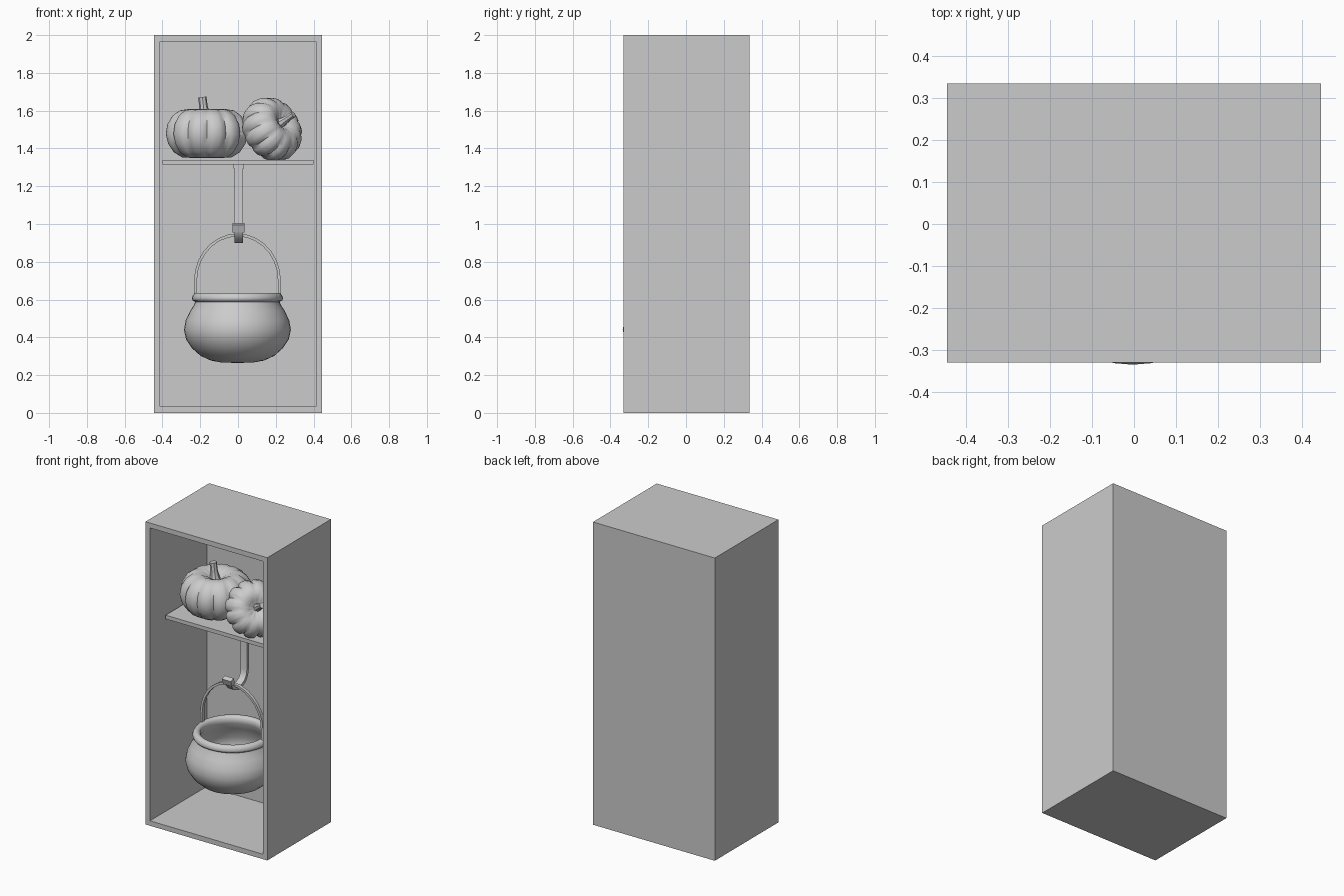
import bpy, bmesh, math
from mathutils import Vector, Matrix

if "Cube" in bpy.data.objects:
    bpy.data.objects.remove(bpy.data.objects["Cube"], do_unlink=True)


def finish(name, bm, smooth=None, matrix=None):
    bmesh.ops.recalc_face_normals(bm, faces=bm.faces)
    mesh = bpy.data.meshes.new(name)
    bm.to_mesh(mesh)
    bm.free()
    if smooth:
        mesh.shade_smooth()
        mesh.set_sharp_from_angle(angle=math.radians(smooth))
    obj = bpy.data.objects.new(name, mesh)
    bpy.context.collection.objects.link(obj)
    if matrix:
        obj.matrix_world = matrix
    return obj


def box(name, center, size, tilt=0):
    bm = bmesh.new()
    bmesh.ops.create_cube(bm, size=1)
    bmesh.ops.scale(bm, vec=size, verts=bm.verts)
    return finish(name, bm, matrix=Matrix.Translation(center) @ Matrix.Rotation(tilt, 4, "X"))


def lathe(name, profile, segments, matrix, smooth, lobes=0, groove=0.0):
    """Revolve (radius, height) points, optionally with vertical ribs."""
    bm = bmesh.new()
    rings = []
    for r, z in profile:
        ring = []
        for i in range(segments):
            a = math.tau * i / segments
            rib = 1 - groove * (1 - abs(math.sin(a * lobes / 2))) ** 2 if lobes else 1
            ring.append(bm.verts.new((r * rib * math.cos(a), r * rib * math.sin(a), z)))
        rings.append(ring)
    for low, high in zip(rings, rings[1:]):
        for i in range(segments):
            j = (i + 1) % segments
            bm.faces.new((low[i], low[j], high[j], high[i]))
    bmesh.ops.remove_doubles(bm, verts=bm.verts, dist=1e-5)
    return finish(name, bm, smooth, matrix)


def strap(name, path, width, thickness, place, smooth):
    """Sweep a flat bar along a planar path; place maps (u, v, side) to space."""
    bm = bmesh.new()
    pts = [Vector(p) for p in path]
    sections = []
    for i, p in enumerate(pts):
        t = (pts[min(i + 1, len(pts) - 1)] - pts[max(i - 1, 0)]).normalized()
        n = Vector((-t.y, t.x)) * thickness / 2
        sections.append([bm.verts.new(place(*(p + n * s), side * width / 2))
                         for s, side in ((1, -1), (1, 1), (-1, 1), (-1, -1))])
    for a, b in zip(sections, sections[1:]):
        for i in range(4):
            j = (i + 1) % 4
            bm.faces.new((a[i], a[j], b[j], b[i]))
    bm.faces.new(sections[0])
    bm.faces.new(sections[-1])
    return finish(name, bm, smooth)


# Open-fronted cabinet: outer box with a recessed front
bm = bmesh.new()
bmesh.ops.create_cube(bm, size=1)
bmesh.ops.scale(bm, vec=(0.89, 0.665, 2), verts=bm.verts)
bmesh.ops.translate(bm, vec=(0, 0.0025, 1), verts=bm.verts)
front = min(bm.faces, key=lambda f: f.calc_center_median().y)
bmesh.ops.inset_region(bm, faces=[front], thickness=0.046)
inner = bmesh.ops.extrude_discrete_faces(bm, faces=[front])["faces"][0]
bmesh.ops.translate(bm, vec=(0, 0.595, 0), verts=inner.verts)
finish("cabinet", bm)

# Shelf
box("shelf", (0, 0.04, 1.327), (0.8, 0.45, 0.025))

# Hanging hook under the shelf
HOOK_X = 0.003
box("hook_mount", (HOOK_X, 0.066, 1.305), (0.055, 0.035, 0.02))
hook_path = [(0.066, 1.3), (0.066, 1.0), (0.06, 0.965), (0.04, 0.935), (0.005, 0.915),
             (-0.035, 0.91), (-0.07, 0.925), (-0.092, 0.95), (-0.105, 0.98)]
strap("hook", hook_path, 0.045, 0.02, lambda u, v, s: (HOOK_X + s, u, v), 40)
box("hook_tip", (HOOK_X, -0.104, 0.98), (0.065, 0.032, 0.042), math.radians(20))

# Cauldron, one closed profile running outside then inside
POT = Vector((-0.003, -0.052, 0))
pot_profile = [(0, 0.265), (0.08, 0.266), (0.14, 0.277), (0.195, 0.302), (0.24, 0.342),
               (0.272, 0.39), (0.283, 0.44), (0.274, 0.49), (0.25, 0.54), (0.228, 0.575),
               (0.224, 0.588), (0.238, 0.596), (0.241, 0.608), (0.236, 0.622),
               (0.226, 0.634), (0.208, 0.635), (0.194, 0.622), (0.194, 0.59),
               (0.225, 0.54), (0.255, 0.47), (0.26, 0.42), (0.225, 0.35),
               (0.14, 0.3), (0, 0.285)]
lathe("cauldron", pot_profile, 40, Matrix.Translation(POT), 50)

# Arched handle
arch = [(-0.222, 0.6), (-0.222, 0.7)]
arch += [(-0.222 * math.cos(a), 0.7 + 0.242 * math.sin(a))
         for a in (math.pi * i / 14 for i in range(1, 14))]
arch += [(0.222, 0.7), (0.222, 0.6)]
strap("cauldron_handle", arch, 0.022, 0.015,
      lambda u, v, s: (POT.x + u, POT.y + s, v), 40)


# Pumpkins: ribbed body plus a leaning stem, built at unit radius
def pumpkin(name, center, axis, radius):
    turn = Vector(axis).to_track_quat("Z", "Y").to_matrix().to_4x4()
    place = Matrix.Translation(center) @ turn @ Matrix.Scale(radius, 4)
    body = [(0, -0.44), (0.18, -0.5), (0.4, -0.57), (0.6, -0.56), (0.8, -0.44),
            (0.94, -0.24), (1, 0), (0.96, 0.23), (0.84, 0.43), (0.66, 0.56),
            (0.46, 0.59), (0.28, 0.52), (0.13, 0.42), (0, 0.38)]
    lathe(name, body, 60, place, 60, lobes=12, groove=0.09)
    lean = Matrix.Shear("XY", 4, (0.25, 0))
    stem = [(0, 0.35), (0.16, 0.36), (0.12, 0.5), (0.1, 0.66), (0.1, 0.86), (0, 0.86)]
    lathe(name + "_stem", stem, 8, place @ lean, 35)


pumpkin("upright_pumpkin", (-0.165, 0.01, 1.477), (0, 0, 1), 0.222)
pumpkin("tilted_pumpkin", (0.178, -0.09, 1.5), (0.68, -0.58, 0.46), 0.178)
